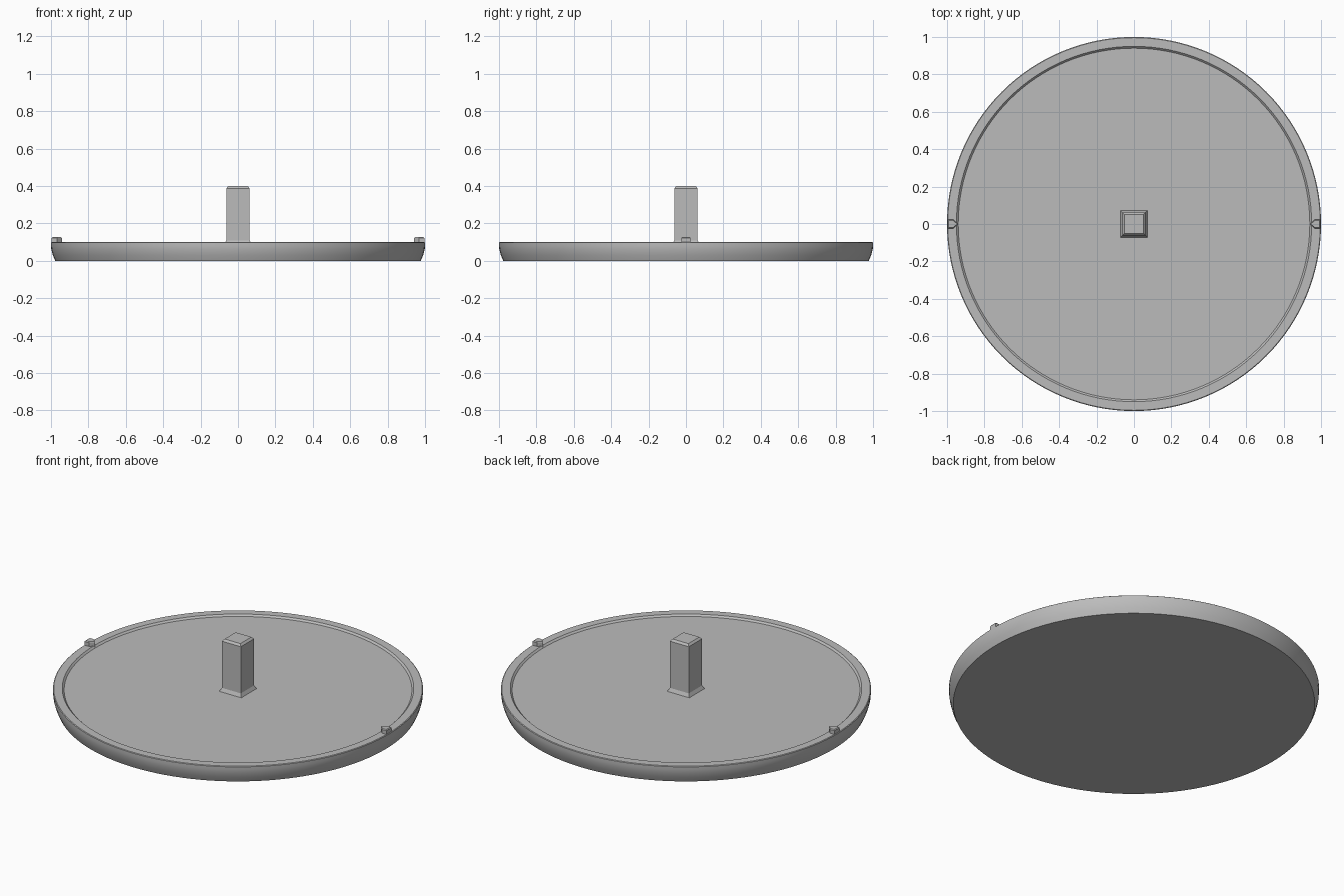
import bpy, bmesh, math

cube = bpy.data.objects.get("Cube")
if cube:
    bpy.data.objects.remove(cube, do_unlink=True)

GREY = (0.5, 0.5, 0.5, 1)
grey = bpy.data.materials.new("plain grey")
grey.use_nodes = True
grey.diffuse_color = GREY
grey.node_tree.nodes["Principled BSDF"].inputs["Base Color"].default_value = GREY


def stack(name, rings, smooth=False):
    """Join matching closed rings of points from bottom to top and cap both ends."""
    bm = bmesh.new()
    loops = [[bm.verts.new(p) for p in ring] for ring in rings]
    n = len(loops[0])
    for low, high in zip(loops, loops[1:]):
        for i in range(n):
            j = (i + 1) % n
            bm.faces.new((low[i], low[j], high[j], high[i]))
    bm.faces.new(loops[0][::-1])
    bm.faces.new(loops[-1])
    bmesh.ops.recalc_face_normals(bm, faces=bm.faces)
    mesh = bpy.data.meshes.new(name)
    bm.to_mesh(mesh)
    bm.free()
    mesh.materials.append(grey)
    obj = bpy.data.objects.new(name, mesh)
    bpy.context.collection.objects.link(obj)
    if smooth:
        bpy.ops.object.select_all(action='DESELECT')
        obj.select_set(True)
        bpy.context.view_layer.objects.active = obj
        bpy.ops.object.shade_smooth_by_angle(angle=math.radians(30))
    return obj


def circle(r, z, n=128):
    return [(r * math.cos(math.tau * i / n), r * math.sin(math.tau * i / n), z)
            for i in range(n)]


def square(h, z):
    return [(-h, -h, z), (h, -h, z), (h, h, z), (-h, h, z)]


# Round tray: tapered side, flat rim and a shallow recessed floor
tray_profile = [(0.977, 0), (0.99, 0.03), (0.998, 0.06), (1, 0.08), (1, 0.097),
                (0.996, 0.1), (0.95, 0.1), (0.94, 0.09)]
stack("tray", [circle(r, z) for r, z in tray_profile], smooth=True)

# Square centre post with flared foot and chamfered top
post_profile = [(0.073, 0.089), (0.0625, 0.11), (0.0625, 0.388), (0.052, 0.4)]
stack("center_post", [square(h, z) for h, z in post_profile])


# Pointed lugs on the rim, aimed at the centre
def lug(side, inset, z):
    w = 0.024 - inset
    outer = 0.996 - inset
    return [(side * x, y, z) for x, y in
            [(outer, -w), (outer, w), (0.967, w), (0.942 + inset, 0), (0.967, -w)]]


for name, side in (("left_lug", 1), ("right_lug", -1)):
    stack(name, [lug(side, 0, 0.095), lug(side, 0, 0.122), lug(side, 0.004, 0.127)])
